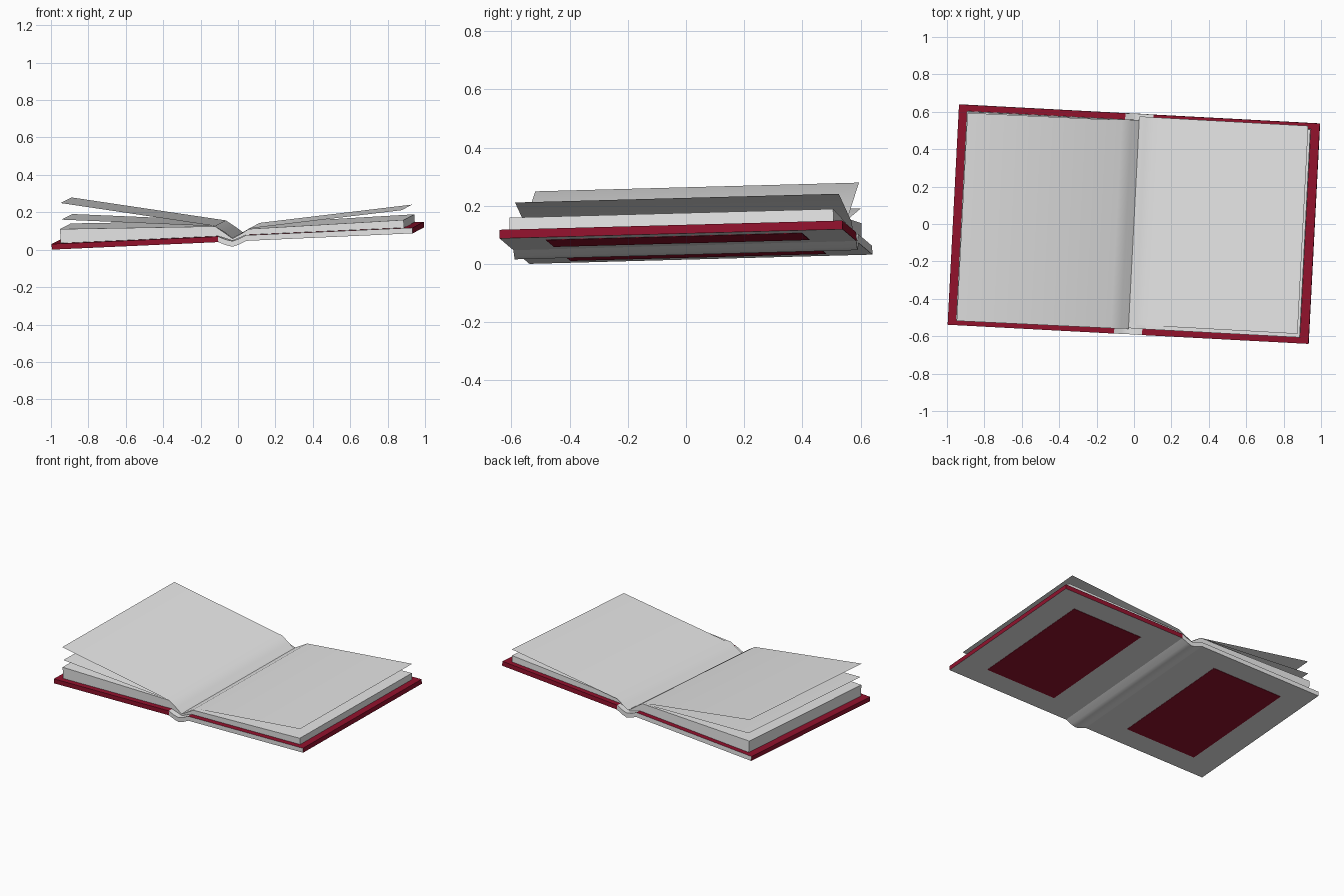
import bpy, bmesh, math
from mathutils import Matrix, Euler

if "Cube" in bpy.data.objects:
    bpy.data.objects.remove(bpy.data.objects["Cube"])

# Pose of the whole book: tilted slightly and turned on the table
POSE = Matrix.Translation((0, 0, 0.06)) @ Euler((0.027, -0.045, -0.053)).to_matrix().to_4x4()

def material(name, rgb):
    m = bpy.data.materials.new(name)
    m.diffuse_color = (*rgb, 1)
    m.use_nodes = True
    m.node_tree.nodes["Principled BSDF"].inputs["Base Color"].default_value = m.diffuse_color
    return m

PAPER = material("paper_grey", (0.8, 0.8, 0.8))
RED = material("cover_red", (0.29, 0.006, 0.026))

def extrude(name, profile, v0, v1, closed=True, rule=None, smooth=False):
    """Run a (u, w) profile along the spine from v0 to v1."""
    bm = bmesh.new()
    a = [bm.verts.new((u, v0, w)) for u, w in profile]
    b = [bm.verts.new((u, v1, w)) for u, w in profile]
    n = len(profile)
    for i in range(n if closed else n - 1):
        j = (i + 1) % n
        bm.faces.new((a[i], a[j], b[j], b[i]))
    if closed:
        bm.faces.new(a[::-1])
        bm.faces.new(b)
        bmesh.ops.recalc_face_normals(bm, faces=bm.faces)
    bm.normal_update()
    for f in bm.faces:
        f.material_index = int(bool(rule and rule(f.normal)))
    bm.transform(POSE)
    me = bpy.data.meshes.new(name)
    bm.to_mesh(me)
    bm.free()
    me.materials.append(PAPER)
    me.materials.append(RED)
    ob = bpy.data.objects.new(name, me)
    bpy.context.collection.objects.link(ob)
    if smooth:
        bpy.ops.object.select_all(action='DESELECT')
        ob.select_set(True)
        bpy.context.view_layer.objects.active = ob
        bpy.ops.object.shade_smooth_by_angle(angle=math.radians(40))

T = 0.03    # cover thickness
for side, s in (("left", -1), ("right", 1)):
    # cover board: red inside, outer edge and one end edge
    extrude(side + "_cover", [(s * 0.075, 0), (s * 0.967, 0), (s * 0.967, T), (s * 0.075, T)],
            -0.59, 0.59, rule=lambda n: n.z > 0.5 or n.x * s > 0.5 or n.y * s > 0.5)
    # red panel on the outside of the board
    extrude(side + "_panel", [(s * 0.28, -0.002), (s * 0.79, -0.002), (s * 0.79, 0.002), (s * 0.28, 0.002)],
            -0.44, 0.44, rule=lambda n: True)

# sagging spine between the boards
low = [(-0.075, 0), (-0.035, -0.018), (0, -0.028), (0.035, -0.018), (0.075, 0)]
extrude("spine", low + [(u, w + T) for u, w in reversed(low)], -0.59, 0.59, smooth=True)

# page blocks, thicker on the left, meeting in the gutter
for side, s, top, fold in (("left", -1, 0.107, 0.084), ("right", 1, 0.073, 0.062)):
    extrude(side + "_page_block",
            [(0, 0.003), (s * 0.075, T + 0.001), (s * 0.92, T + 0.001), (s * 0.92, top),
             (s * 0.09, fold), (s * 0.04, fold * 0.55), (0, 0.015)], -0.557, 0.557)

# loose lifted pages
for name, s, tip, fold, shift in (("left_upper_page", -1, 0.246, 0.086, -0.004),
                                  ("left_lower_page", -1, 0.157, 0.085, 0.0),
                                  ("right_page", 1, 0.125, 0.064, 0.02)):
    extrude(name, [(s * 0.91, tip), (s * 0.09, fold), (s * 0.04, fold * 0.58), (0, 0.017)][::-s],
            -0.557 + shift, 0.557 + shift, closed=False, smooth=True)
